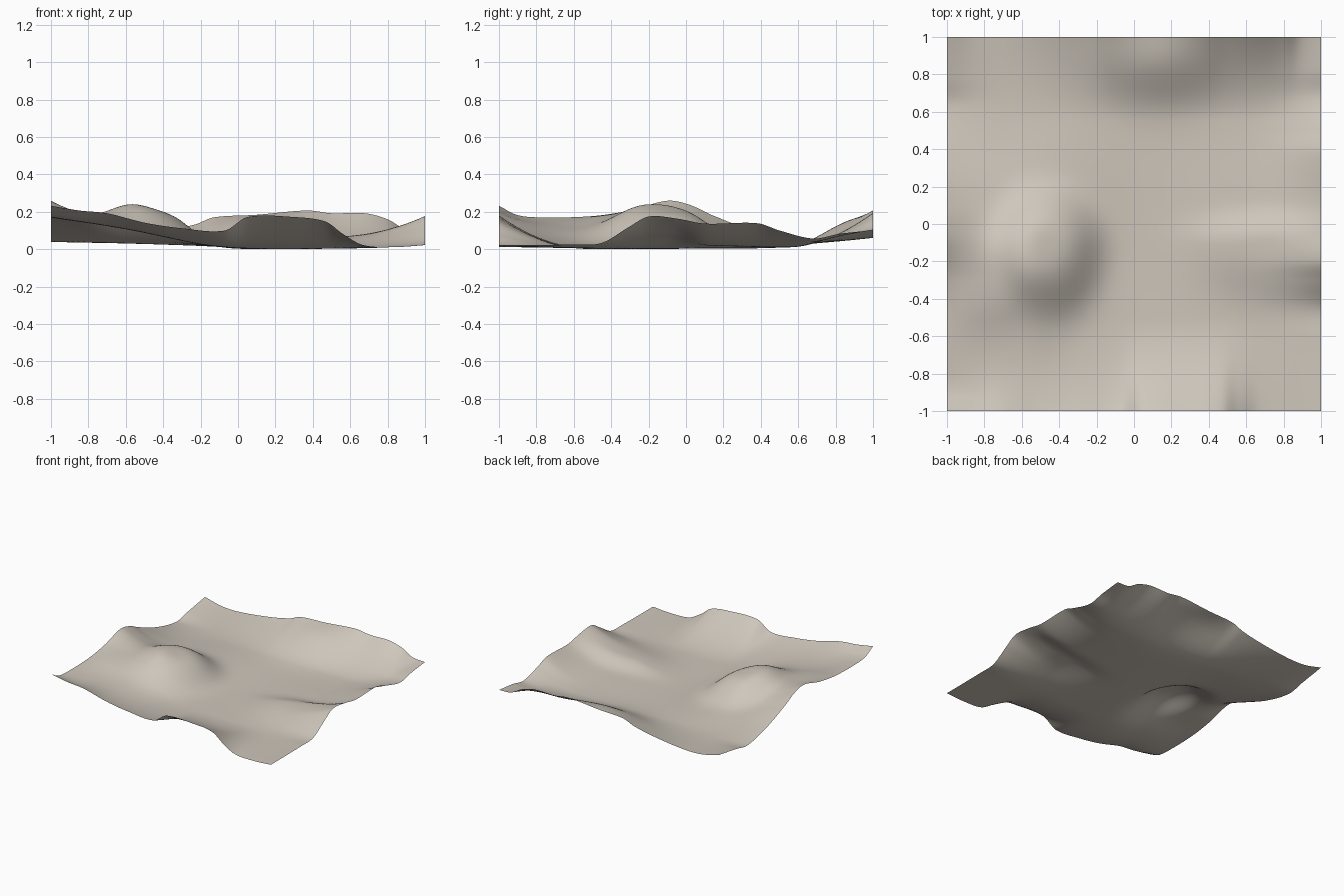
import bpy, bmesh, math
from mathutils import Vector, noise

if "Cube" in bpy.data.objects:
    bpy.data.objects.remove(bpy.data.objects["Cube"])

# Height profiles along the four borders: (position, height)
FRONT = [(-1, .24), (-.85, .215), (-.7, .2), (-.5, .15), (-.3, .12), (-.07, .108), (.05, .18),
         (.3, .18), (.47, .155), (.56, .09), (.67, .03), (.85, .02), (1, .03)]
BACK = [(-1, .11), (-.85, .075), (-.7, .07), (-.43, .1), (-.23, .14), (-.13, .178), (.1, .192),
        (.37, .215), (.5, .2), (.68, .2), (.8, .168), (.89, .118), (1, .11)]
LEFT = [(-1, .24), (-.9, .19), (-.75, .178), (-.5, .185), (-.3, .215), (-.1, .267), (.02, .245),
        (.14, .19), (.38, .1), (.63, .048), (.78, .075), (1, .11)]
RIGHT = [(-1, .03), (-.6, .033), (-.45, .042), (-.3, .13), (-.2, .183), (-.05, .172), (.1, .145),
         (.38, .147), (.5, .108), (.68, .065), (.82, .09), (1, .11)]


def profile(pts, t):
    """Smooth curve through the profile points."""
    n = len(pts)
    i = next((k for k in range(n - 1) if t <= pts[k + 1][0]), n - 2)

    def slope(k):
        a, b = pts[max(k - 1, 0)], pts[min(k + 1, n - 1)]
        return (b[1] - a[1]) / (b[0] - a[0])
    (x0, y0), (x1, y1) = pts[i], pts[i + 1]
    w = x1 - x0
    s = (t - x0) / w
    return (y0 * (1 + 2 * s) * (1 - s) ** 2 + slope(i) * w * s * (1 - s) ** 2
            + y1 * s * s * (3 - 2 * s) + slope(i + 1) * w * s * s * (s - 1))


def bump(x, y, cx, cy, rx, ry, h, p=1.0):
    r2 = ((x - cx) / rx) ** 2 + ((y - cy) / ry) ** 2
    return h * math.exp(-r2 ** p)


def inner(x, y):
    """Valley floor with hills."""
    z = .004 + .02 * ((x - .3) ** 2 + (y + .1) ** 2)
    z += bump(x, y, -.46, -.11, .25, .26 if y > -.11 else .32, .15, 1.5)  # main hill
    z += bump(x, y, -.85, -.24, .42, .4, .125)                     # west shoulder
    z += bump(x, y, -.68, -.6, .42, .36, .05)                      # south-west apron
    z += bump(x, y, -.5, .25, .36, .3, .03)                        # north apron
    z += bump(x, y, .7, -.1, .36, .14 if y > -.1 else .28, .062, 1.3)  # east ridge
    z += bump(x, y, .68, .1, .45, .35, .02)                        # ridge apron
    z += bump(x, y, .12, .86, .3, .21, .075)                       # back spur
    rough = noise.noise(Vector((x * 4, y * 4, 3.7)))
    return z + .04 * rough * max(0, z - .02)


def fall(dist, width, power):
    return max(0, 1 - dist / width) ** power


def with_sides(x, y):
    z = inner(x, y)
    z += (profile(LEFT, y) - inner(-1, y)) * fall(1 + x, .4, 2)
    z += (profile(RIGHT, y) - inner(1, y)) * fall(1 - x, .42, 2)
    return z


def height(x, y):
    z = with_sides(x, y)
    z += (profile(FRONT, x) - with_sides(x, -1)) * fall(1 + y, .5, 2)
    z += (profile(BACK, x) - with_sides(x, 1)) * fall(1 - y, .44, 1.8)
    return z


# Terrain sheet
bm = bmesh.new()
bmesh.ops.create_grid(bm, x_segments=128, y_segments=128, size=1)
for v in bm.verts:
    v.co.z = height(v.co.x, v.co.y)
low = min(v.co.z for v in bm.verts)
for v in bm.verts:
    v.co.z -= low
for f in bm.faces:
    f.smooth = True
mesh = bpy.data.meshes.new("terrain")
bm.to_mesh(mesh)
bm.free()

stone = bpy.data.materials.new("pale_stone")
stone.diffuse_color = (.62, .57, .5, 1)
stone.use_nodes = True
stone.node_tree.nodes["Principled BSDF"].inputs["Base Color"].default_value = stone.diffuse_color
mesh.materials.append(stone)
terrain = bpy.data.objects.new("terrain", mesh)
bpy.context.collection.objects.link(terrain)
